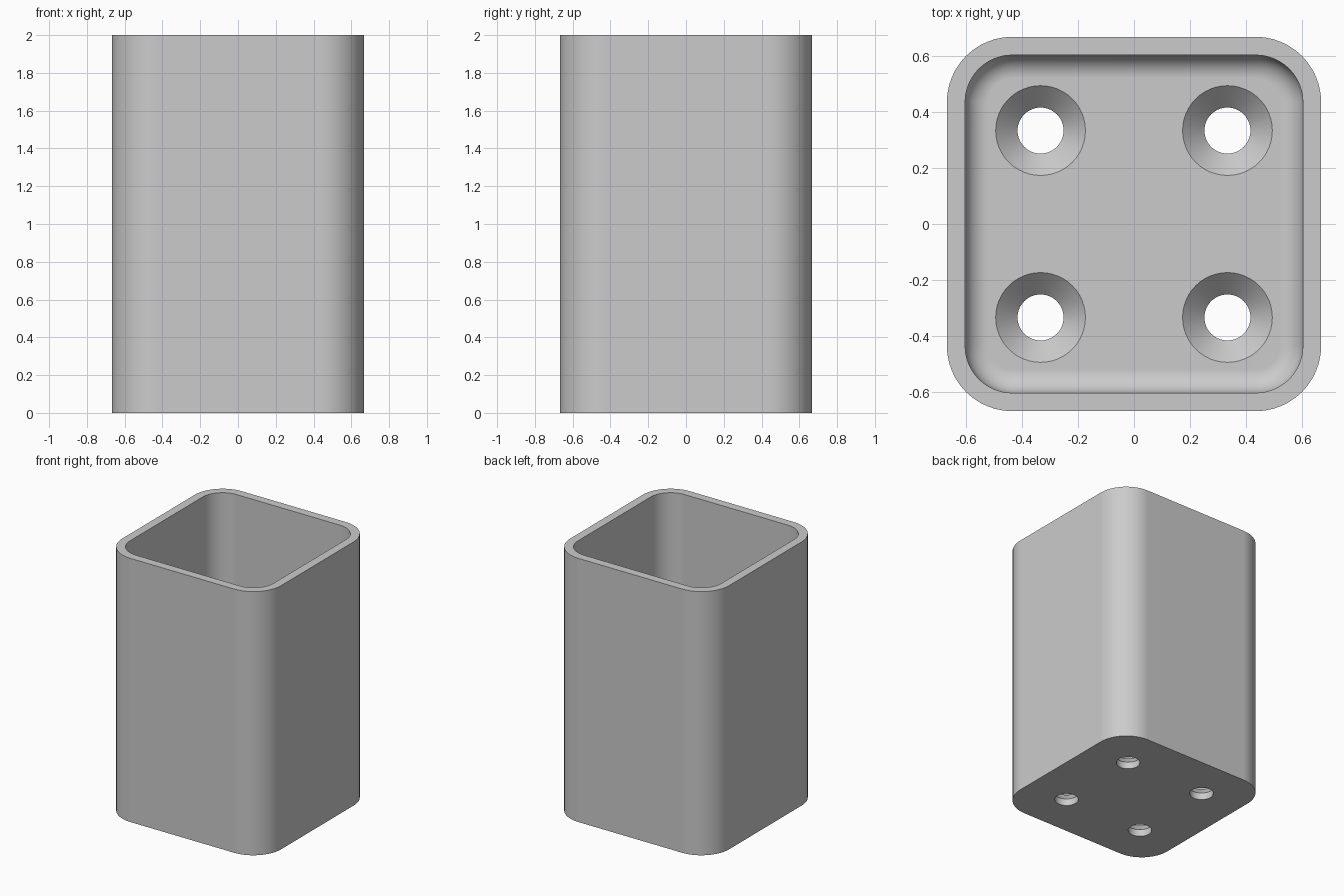
import bpy, bmesh, math

default = bpy.data.objects.get("Cube")
if default:
    bpy.data.objects.remove(default, do_unlink=True)

HALF, HEIGHT, WALL = 0.667, 2.0, 0.065
OUTER_R, FILLET, FLOOR = 0.233, 0.083, 0.13
HOLE_POS, HOLE_R, SINK_R = 0.333, 0.082, 0.16

grey = bpy.data.materials.new("plain_grey")
grey.use_nodes = True
colour = (0.6, 0.6, 0.6, 1)
grey.diffuse_color = colour
grey.node_tree.nodes["Principled BSDF"].inputs["Base Color"].default_value = colour


def rounded_square(bm, half, radius, z, steps=12):
    """Ring of vertices around a square with round corners."""
    core, ring = half - radius, []
    for corner in range(4):
        mid = math.radians(45 + 90 * corner)
        cx = math.copysign(core, math.cos(mid))
        cy = math.copysign(core, math.sin(mid))
        for i in range(steps + 1):
            a = mid + math.radians(90) * (i / steps - 0.5)
            ring.append(bm.verts.new((cx + radius * math.cos(a), cy + radius * math.sin(a), z)))
    return ring


def circle(bm, x, y, radius, z, sides=48):
    angles = [math.tau * i / sides for i in range(sides)]
    return [bm.verts.new((x + radius * math.cos(a), y + radius * math.sin(a), z)) for a in angles]


def skin(bm, rings):
    """Join successive rings with quads and cap both ends."""
    for low, high in zip(rings, rings[1:]):
        for i in range(len(low)):
            j = (i + 1) % len(low)
            bm.faces.new((low[i], low[j], high[j], high[i]))
    bm.faces.new(rings[0][::-1])
    bm.faces.new(rings[-1])


def make_object(name, bm):
    bmesh.ops.recalc_face_normals(bm, faces=bm.faces)
    mesh = bpy.data.meshes.new(name)
    bm.to_mesh(mesh)
    bm.free()
    mesh.materials.append(grey)
    obj = bpy.data.objects.new(name, mesh)
    bpy.context.collection.objects.link(obj)
    return obj


# Open box: outer wall, rim, inner wall and filleted floor
bm = bmesh.new()
inner, inner_r = HALF - WALL, OUTER_R - WALL
rings = [rounded_square(bm, HALF, OUTER_R, z) for z in (0, HEIGHT)]
rings.append(rounded_square(bm, inner, inner_r, HEIGHT))
for i in range(9):
    a = math.radians(90) * i / 8
    inset = FILLET * (1 - math.cos(a))
    z = FLOOR + FILLET * (1 - math.sin(a))
    rings.append(rounded_square(bm, inner - inset, inner_r - inset, z))
skin(bm, rings)
box = make_object("open_box", bm)

# Four countersunk screw holes through the floor
bm = bmesh.new()
slope_start = FLOOR - (SINK_R - HOLE_R)
profile = [(HOLE_R, -0.1), (HOLE_R, slope_start), (SINK_R, FLOOR), (SINK_R, FLOOR + 0.1)]
for sx in (-1, 1):
    for sy in (-1, 1):
        skin(bm, [circle(bm, sx * HOLE_POS, sy * HOLE_POS, r, z) for r, z in profile])
cutter = make_object("screw_hole_cutter", bm)
cutter.hide_render = True

cut = box.modifiers.new("screw_holes", "BOOLEAN")
cut.operation = "DIFFERENCE"
cut.solver = "EXACT"
cut.object = cutter

bpy.ops.object.select_all(action="DESELECT")
box.select_set(True)
bpy.context.view_layer.objects.active = box
bpy.ops.object.modifier_apply(modifier=cut.name)
bpy.data.objects.remove(cutter, do_unlink=True)

# Smooth corners and fillet, crisp rims
bpy.ops.object.shade_smooth_by_angle(angle=math.radians(30))
weighted = box.modifiers.new("even_shading", "WEIGHTED_NORMAL")
weighted.keep_sharp = True
